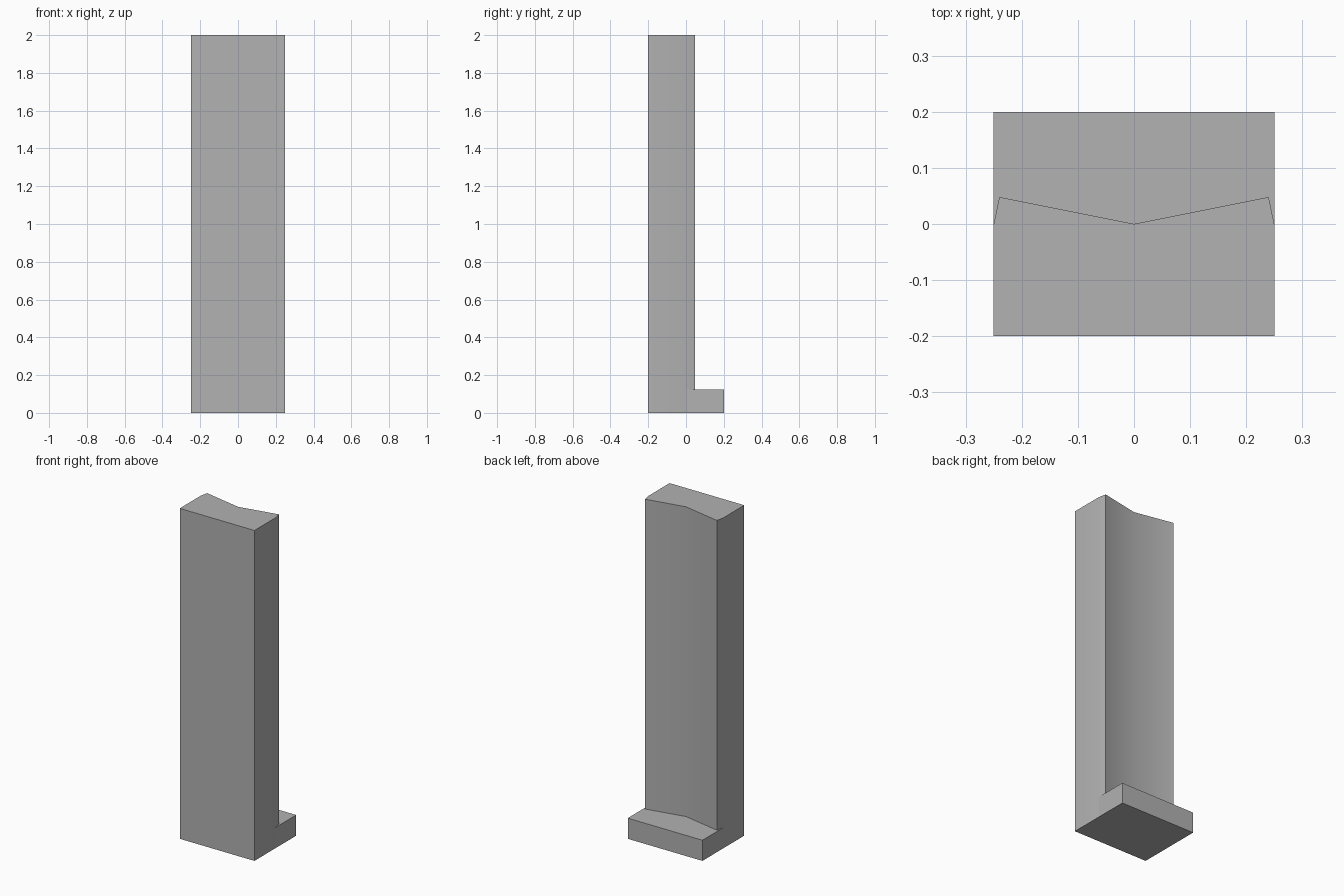
import bpy
import bmesh
from math import radians

cube = bpy.data.objects.get("Cube")
if cube:
    bpy.data.objects.remove(cube, do_unlink=True)

# Single grey material
grey = bpy.data.materials.new("plain grey")
grey.use_nodes = True
colour = (0.445, 0.445, 0.445, 1)
grey.diffuse_color = colour
grey.node_tree.nodes["Principled BSDF"].inputs["Base Color"].default_value = colour

HALF_WIDTH, HALF_DEPTH = 0.25, 0.2
HEIGHT, STEP_HEIGHT = 2.0, 0.125


def extrude_outline(name, outline, height):
    """Extrude a flat outline upwards from the ground."""
    bm = bmesh.new()
    face = bm.faces.new([bm.verts.new((x, y, 0)) for x, y in outline])
    result = bmesh.ops.extrude_face_region(bm, geom=[face], use_keep_orig=True)
    top = [v for v in result["geom"] if isinstance(v, bmesh.types.BMVert)]
    bmesh.ops.translate(bm, verts=top, vec=(0, 0, height))
    bmesh.ops.recalc_face_normals(bm, faces=bm.faces)
    mesh = bpy.data.meshes.new(name)
    bm.to_mesh(mesh)
    bm.free()
    mesh.materials.append(grey)
    obj = bpy.data.objects.new(name, mesh)
    bpy.context.collection.objects.link(obj)
    bpy.ops.object.select_all(action="DESELECT")
    obj.select_set(True)
    bpy.context.view_layer.objects.active = obj
    bpy.ops.object.shade_smooth_by_angle(angle=radians(30))
    return obj


# Shallow V groove down the back, shared by column and step
groove = [(HALF_WIDTH, 0), (0.24, 0.048), (0, 0), (-0.24, 0.048), (-HALF_WIDTH, 0)]

# Tall column with a flat front
extrude_outline("column", [(-HALF_WIDTH, -HALF_DEPTH), (HALF_WIDTH, -HALF_DEPTH)] + groove, HEIGHT)

# Low step fitted against the grooved back
extrude_outline("base_step", [(-HALF_WIDTH, HALF_DEPTH), (HALF_WIDTH, HALF_DEPTH)] + groove, STEP_HEIGHT)
